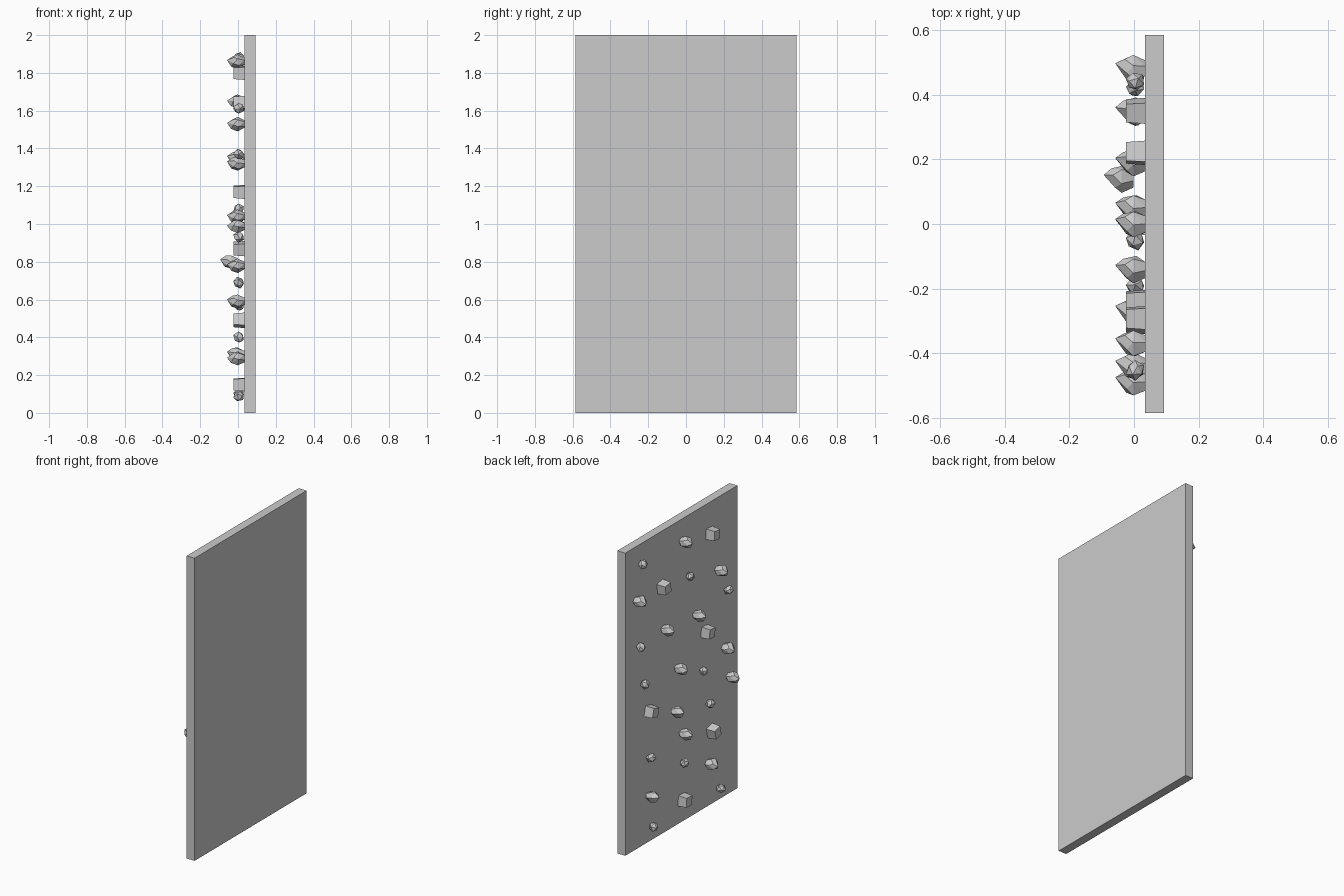
import bpy, bmesh, math, random
from mathutils import Vector

if "Cube" in bpy.data.objects:
    bpy.data.objects.remove(bpy.data.objects["Cube"])

random.seed(7)
FACE_X = 0.034  # climbing face of the board


def finish(bm, name):
    bmesh.ops.recalc_face_normals(bm, faces=bm.faces)
    me = bpy.data.meshes.new(name)
    bm.to_mesh(me)
    bm.free()
    return me


def place(name, me, loc, spin=0.0):
    ob = bpy.data.objects.new(name, me)
    ob.location = loc
    ob.rotation_euler = (spin, 0, 0)
    bpy.context.collection.objects.link(ob)
    return ob


def box(name, sx, sy, sz, taper=1.0):
    bm = bmesh.new()
    bmesh.ops.create_cube(bm, size=1)
    for v in bm.verts:
        k = taper if v.co.x < 0 else 1
        v.co = Vector((v.co.x * sx, v.co.y * sy * k, v.co.z * sz * k))
    return finish(bm, name)


# pointed rock: jittered rings closed by a convex hull
def jug_mesh():
    bm = bmesh.new()
    for x, r, n, phase in ((0.034, 0.026, 5, 0.2), (0.005, 0.044, 6, 0.5), (-0.03, 0.034, 5, 0.9)):
        for i in range(n):
            a = phase + math.tau * i / n
            k = random.uniform(0.88, 1.08)
            bm.verts.new((x + (random.uniform(-0.008, 0.008) if x < 0.03 else 0),
                          math.cos(a) * r * k * 1.08, math.sin(a) * r * k * 0.86))
    bm.verts.new((-0.058, 0.016, 0.006))
    res = bmesh.ops.convex_hull(bm, input=bm.verts[:])
    loose = [v for v in bm.verts if not v.link_faces]
    bmesh.ops.delete(bm, geom=loose, context='VERTS')
    return finish(bm, "jug")


# small lumpy pebble
def pebble_mesh():
    bm = bmesh.new()
    bmesh.ops.create_icosphere(bm, subdivisions=1, radius=0.032)
    for v in bm.verts:
        v.co *= random.uniform(0.8, 1.15)
        v.co.x = max(-0.029, min(0.031, v.co.x))
    bmesh.ops.translate(bm, verts=bm.verts, vec=(0.004, 0, 0))
    return finish(bm, "pebble")


# upright board
place("wall_board", box("board", 0.058, 1.17, 2.0), (FACE_X + 0.029, 0, 1.0))

# hold positions as (y, z)
jugs = [(0, 1.86), (-.37, 1.53), (.48, 1.65), (-.14, 1.32), (.19, 1.35), (-.44, .99),
        (.05, 1.04), (-.49, .78), (.14, .80), (0, .59), (-.27, .29), (.35, .31)]
pebbles = [(.44, 1.88), (-.05, 1.61), (-.45, 1.37), (.46, 1.34), (-.19, .93), (.42, 1.08),
           (-.26, .69), (.36, .57), (.01, .40), (-.37, .09), (.33, .10)]
blocks = [(-.29, 1.80, .1), (.22, 1.64, -.15), (-.24, 1.17, .1),
          (.35, .87, .25), (-.30, .49, -.25), (0, .15, .05)]

jug, pebble = jug_mesh(), pebble_mesh()
block = box("block", 0.06, 0.066, 0.068, 0.88)

for i, (y, z) in enumerate(jugs):
    x = -0.036 if (y, z) == (.14, .80) else 0  # one hold stands proud of the wall
    place(f"jug_hold_{i + 1}", jug, (x, y, z), random.uniform(-0.6, 0.6))
for i, (y, z) in enumerate(pebbles):
    place(f"pebble_hold_{i + 1}", pebble, (0, y, z), random.uniform(0, math.tau))
for i, (y, z, spin) in enumerate(blocks):
    place(f"block_hold_{i + 1}", block, (0.005, y, z), spin)

# centre the model on x = 0
dx = -0.0
for ob in bpy.context.collection.objects:
    ob.location.x += dx
